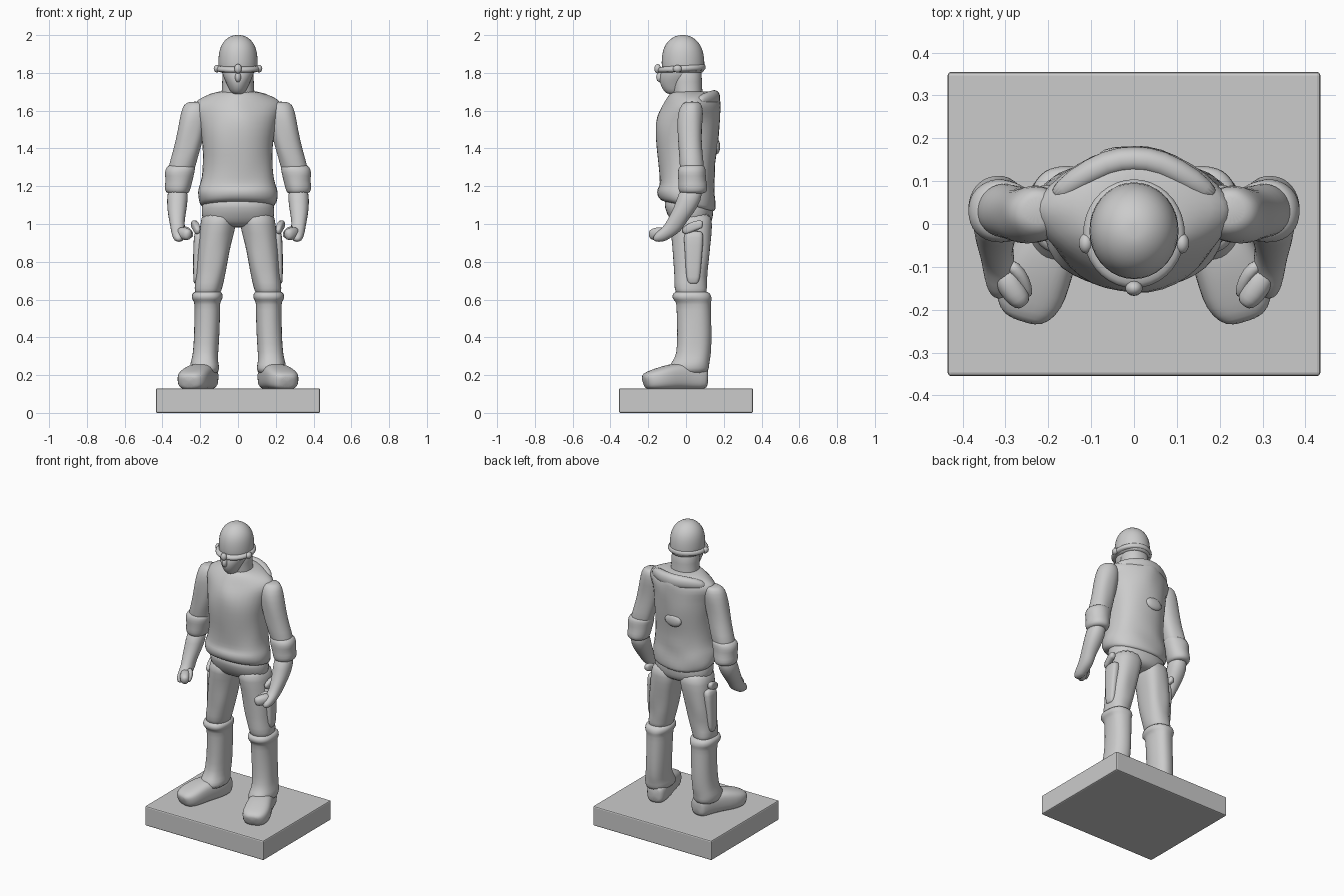
import bpy, bmesh, math
from mathutils import Vector, noise

N = 18


def finish(obj, mirror=False, subdiv=1):
    if mirror:
        m = obj.modifiers.new("Mirror", 'MIRROR')
    if subdiv:
        s = obj.modifiers.new("Subdivision", 'SUBSURF')
        s.levels = s.render_levels = subdiv
    for p in obj.data.polygons:
        p.use_smooth = True
    return obj


def skin(name, rings, mirror=False, wrinkle=0.0):
    """Bridge a stack of point rings into one closed, softened shape."""
    bm = bmesh.new()
    loops = []
    for ring in rings:
        c = sum(ring, Vector()) / len(ring)
        loop = []
        for p in ring:
            d = (p - c).normalized()
            loop.append(bm.verts.new(p + d * wrinkle * noise.noise(p * 17)))
        loops.append(loop)
    for a, b in zip(loops, loops[1:]):
        for i in range(N):
            j = (i + 1) % N
            bm.faces.new((a[i], a[j], b[j], b[i]))
    bm.faces.new(loops[0])
    bm.faces.new(loops[-1])
    bmesh.ops.recalc_face_normals(bm, faces=bm.faces)
    me = bpy.data.meshes.new(name)
    bm.to_mesh(me)
    bm.free()
    obj = bpy.data.objects.new(name, me)
    bpy.context.collection.objects.link(obj)
    return finish(obj, mirror)


def oval(power):
    """Unit superellipse: power 1 is a diamond, 2 a circle, 4 nearly a box."""
    for i in range(N):
        c, s = math.cos(math.tau * i / N), math.sin(math.tau * i / N)
        yield (math.copysign(abs(c) ** (2 / power), c),
               math.copysign(abs(s) ** (2 / power), s))


def stack(name, slices, power=2.2, mirror=False, wrinkle=0.0):
    """Horizontal slices (z, x0, x1, y0, y1[, power[, tilt]])."""
    rings = []
    for z, x0, x1, y0, y1, *extra in slices:
        p = extra[0] if extra else power
        tilt = extra[1] if len(extra) > 1 else 0
        cx, cy, rx, ry = (x0 + x1) / 2, (y0 + y1) / 2, (x1 - x0) / 2, (y1 - y0) / 2
        rings.append([Vector((cx + rx * u, cy + ry * v, z + tilt * ry * v))
                      for u, v in oval(p)])
    return skin(name, rings, mirror, wrinkle)


def centred(slices):
    return [(s[0], -s[1], s[1], *s[2:]) for s in slices]


def tube(name, pts, power=2.2, mirror=True):
    """Sections (x, y, z, half width, half height) square to a path."""
    pos = [Vector(p[:3]) for p in pts]
    rings = []
    for i, p in enumerate(pts):
        t = (pos[min(i + 1, len(pos) - 1)] - pos[max(i - 1, 0)]).normalized()
        side = t.cross(Vector((0, 0, 1))).normalized()
        up = side.cross(t)
        rings.append([pos[i] + side * p[3] * u + up * p[4] * v for u, v in oval(power)])
    return skin(name, rings, mirror)


def blob(name, loc, size, mirror=False):
    bm = bmesh.new()
    bmesh.ops.create_uvsphere(bm, u_segments=14, v_segments=8, radius=1)
    for v in bm.verts:
        v.co = Vector((v.co[k] * size[k] + loc[k] for k in range(3)))
    me = bpy.data.meshes.new(name)
    bm.to_mesh(me)
    bm.free()
    obj = bpy.data.objects.new(name, me)
    bpy.context.collection.objects.link(obj)
    return finish(obj, mirror, 0)


# Plinth
bpy.ops.mesh.primitive_cube_add(size=1, location=(0, 0, 0.065))
base = bpy.context.object
base.name = "plinth"
base.scale = (0.87, 0.71, 0.13)
bpy.ops.object.transform_apply(location=False, rotation=False, scale=True)
bev = base.modifiers.new("Bevel", 'BEVEL')
bev.width, bev.segments = 0.008, 2

# Sweater with a hem that dips at the back
stack("sweater", centred([
    (1.09, .18, -.12, .145, 2.3, -.2), (1.10, .2, -.14, .155, 2.3, -.2),
    (1.13, .213, -.153, .158, 2.3, -.15), (1.17, .215, -.155, .155, 2.3, -.1),
    (1.20, .205, -.143, .15, 2.3), (1.24, .192, -.142, .152, 2.3),
    (1.32, .185, -.147, .158, 2.3), (1.41, .187, -.158, .172, 2.2),
    (1.50, .20, -.168, .183, 2), (1.57, .22, -.157, .188, 1.7),
    (1.62, .25, -.133, .188, 1.5), (1.66, .22, -.11, .182, 1.5),
    (1.69, .15, -.09, .165, 1.7), (1.705, .09, -.07, .12, 2)]), wrinkle=.012)

# Hood lying behind the neck, and a fold on the back
tube("hood", [(-.19, .06, 1.645, .02, .02), (-.14, .10, 1.66, .03, .035),
              (-.06, .145, 1.668, .032, .04), (0, .152, 1.668, .032, .042),
              (.06, .145, 1.668, .032, .04), (.14, .10, 1.66, .03, .035),
              (.19, .06, 1.645, .02, .02)], mirror=False)
blob("back_fold", (-.02, .163, 1.41), (.06, .018, .04))

# Trousers
stack("trouser_hips", centred([
    (1.16, .19, -.12, .14), (1.08, .195, -.115, .145), (1.03, .195, -.09, .143),
    (1.00, .17, -.07, .13), (.98, .10, -.03, .10)]), wrinkle=.01)
stack("trouser_leg", [
    (1.07, .01, .19, -.09, .135), (1.0, .008, .2, -.082, .143),
    (.9, .032, .208, -.077, .137), (.8, .052, .218, -.07, .122),
    (.72, .072, .225, -.062, .112), (.66, .086, .236, -.06, .113),
    (.6, .1, .225, -.05, .11)], 2.4, True, .012)

# Boots: rolled top, shaft, ankle and foot
stack("boot_shaft", [
    (.645, .1, .225, -.05, .11), (.635, .083, .243, -.072, .13),
    (.605, .078, .248, -.078, .138), (.59, .092, .235, -.055, .132),
    (.56, .094, .232, -.05, .132), (.42, .098, .234, -.046, .136),
    (.31, .106, .24, -.048, .132), (.27, .104, .25, -.075, .128),
    (.24, .098, .253, -.10, .125), (.2, .105, .245, -.09, .115)], 2.4, True, .008)
tube("boot_foot", [
    (.155, .115, .185, .04, .045), (.157, .10, .185, .058, .062),
    (.17, .03, .19, .068, .068), (.2, -.05, .195, .075, .072),
    (.23, -.12, .183, .085, .063), (.246, -.175, .174, .082, .054),
    (.256, -.21, .168, .062, .044), (.26, -.222, .163, .035, .03)], 3)

# Holster with a grip at the top, strapped to each thigh
stack("holster", [
    (.68, .195, .232, .015, .06), (.70, .19, .238, .0, .075),
    (.84, .18, .238, -.005, .085), (.94, .17, .235, -.015, .095),
    (.965, .175, .225, 0, .085)], 3, True)
tube("holster_grip", [(.21, -.02, .955, .016, .02), (.222, .03, .985, .018, .026),
                      (.232, .075, 1.0, .018, .024), (.235, .09, .995, .014, .018)], 3)

# Arms: sleeve, rolled cuff, bare forearm and hand
stack("sleeve", [
    (1.648, .2, .262, .0, .065), (1.635, .17, .288, -.025, .085),
    (1.59, .15, .303, -.045, .092), (1.5, .172, .315, -.047, .085),
    (1.4, .195, .337, -.042, .086), (1.31, .225, .368, -.035, .096),
    (1.25, .24, .37, -.03, .095)], mirror=True, wrinkle=.01)
stack("sleeve_cuff", [
    (1.315, .235, .36, -.02, .085), (1.305, .224, .376, -.038, .1),
    (1.275, .23, .388, -.047, .106), (1.235, .24, .38, -.04, .106),
    (1.19, .25, .388, -.042, .117), (1.165, .258, .378, -.035, .108),
    (1.16, .275, .36, -.02, .085)], mirror=True, wrinkle=.006)
stack("forearm", [
    (1.2, .265, .372, -.03, .095), (1.12, .265, .378, -.052, .08),
    (1.06, .275, .373, -.078, .042), (1.01, .283, .363, -.105, .003),
    (.98, .28, .358, -.125, -.015), (.95, .278, .352, -.165, -.04),
    (.925, .285, .345, -.178, -.085), (.905, .295, .33, -.17, -.115)], mirror=True)
tube("fingers", [(.31, -.1, .955, .03, .03), (.288, -.145, .95, .032, .034),
                 (.268, -.175, .945, .028, .032), (.255, -.19, .94, .016, .022)])
tube("thumb", [(.295, -.09, .975, .016, .018), (.265, -.115, .965, .016, .02),
               (.25, -.15, .945, .014, .018), (.247, -.17, .935, .01, .012)])

# Neck and face
stack("neck", centred([
    (1.62, .1, -.07, .1), (1.7, .088, -.07, .088), (1.74, .083, -.075, .085),
    (1.86, .09, -.09, .088)]))
stack("face", centred([
    (1.685, .025, -.095, -.01), (1.70, .042, -.115, 0), (1.73, .055, -.135, .03),
    (1.765, .072, -.143, .05), (1.80, .088, -.137, .06), (1.85, .09, -.12, .06)]), 2)
blob("nose", (0, -.138, 1.778), (.016, .02, .028))

# Helmet with a rim, goggle band and knobs
stack("helmet", centred([
    (1.80, .09, -.11, .09), (1.805, .106, -.13, .1), (1.86, .107, -.132, .1),
    (1.91, .103, -.127, .094), (1.95, .09, -.112, .078), (1.98, .065, -.085, .05),
    (1.997, .035, -.052, .018), (2.0, .012, -.03, -.005)]), 2)
stack("helmet_rim", centred([
    (1.805, .095, -.12, .09, 2, .06), (1.808, .12, -.15, .106, 2, .06),
    (1.825, .123, -.155, .108, 2, .06), (1.838, .115, -.143, .103, 2, .06),
    (1.842, .095, -.12, .09, 2, .06)]))
blob("rim_badge", (0, -.15, 1.822), (.02, .018, .025))
blob("side_knob", (.112, -.045, 1.822), (.017, .024, .02), True)
